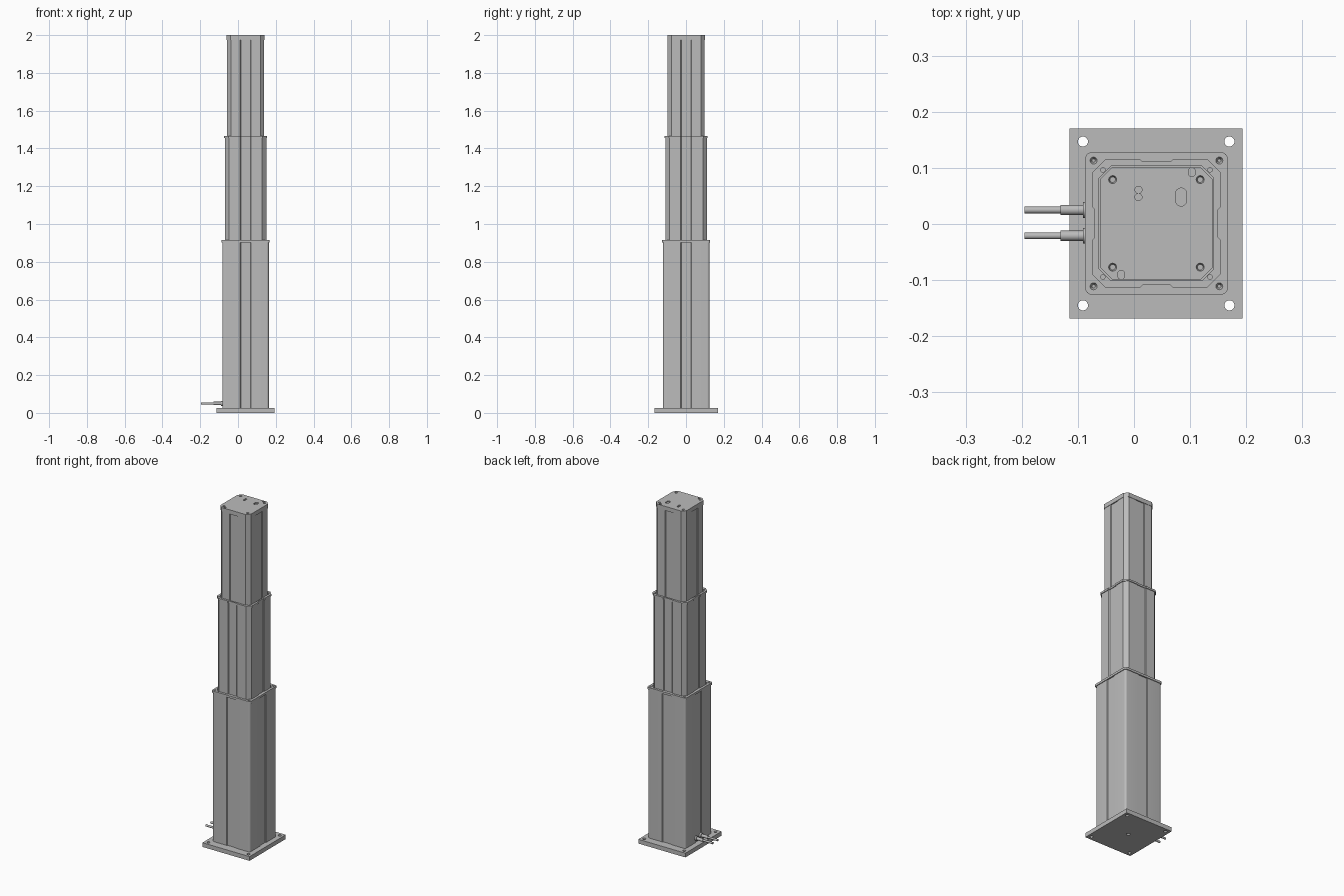
import bpy, bmesh, math
from mathutils import Matrix, Vector

if "Cube" in bpy.data.objects:
    bpy.data.objects.remove(bpy.data.objects["Cube"])

CX, CY = 0.04, 0.001          # column axis

grey = bpy.data.materials.new("aluminium grey")
grey.use_nodes = True
grey.diffuse_color = (0.5, 0.5, 0.5, 1)
grey.node_tree.nodes["Principled BSDF"].inputs["Base Color"].default_value = (0.5, 0.5, 0.5, 1)


def make(name, bm, smooth=False):
    bmesh.ops.recalc_face_normals(bm, faces=bm.faces)
    mesh = bpy.data.meshes.new(name)
    bm.to_mesh(mesh)
    bm.free()
    mesh.materials.append(grey)
    obj = bpy.data.objects.new(name, mesh)
    bpy.context.collection.objects.link(obj)
    if smooth:
        bpy.ops.object.select_all(action='DESELECT')
        obj.select_set(True)
        bpy.context.view_layer.objects.active = obj
        bpy.ops.object.shade_smooth_by_angle(angle=math.radians(35))
    return obj


def section(half, corner, steps=1, recess=0.0):
    """Square outline with cut or rounded corners and a shallow channel per side."""
    side = []
    if recess:
        w = 0.025
        side += [(half, -w - recess), (half - recess, -w),
                 (half - recess, w), (half, w + recess)]
    for i in range(steps + 1):
        a = math.pi / 2 * i / steps
        side.append((half - corner + corner * math.cos(a), half - corner + corner * math.sin(a)))
    points = []
    for k in range(4):
        turn = Matrix.Rotation(k * math.pi / 2, 2)
        points += [turn @ Vector(p) for p in side]
    return points


def prism(bm, points, z0, z1):
    base = bm.faces.new([bm.verts.new((CX + p[0], CY + p[1], z0)) for p in points])
    top = bmesh.ops.extrude_face_region(bm, geom=[base])
    verts = [v for v in top["geom"] if isinstance(v, bmesh.types.BMVert)]
    bmesh.ops.translate(bm, verts=verts, vec=(0, 0, z1 - z0))


def drill(bm, x, y, r, z0, z1, stretch=0.0, tip=None):
    """Round or slotted cutter; tip is the lower radius of a tapered hole."""
    new = bmesh.ops.create_cone(bm, cap_ends=True, segments=24, radius1=r if tip is None else tip,
                                radius2=r, depth=z1 - z0,
                                matrix=Matrix.Translation((x, y, (z0 + z1) / 2)))
    for v in new["verts"]:
        v.co.y += stretch if v.co.y > y else -stretch


def corners(d):
    return [(CX + sx * d, CY + sy * d) for sx in (-1, 1) for sy in (-1, 1)]


def cut(obj, bm):
    cutter = make("cutter", bm)
    cutter.hide_render = True
    mod = obj.modifiers.new("holes", 'BOOLEAN')
    mod.operation = 'DIFFERENCE'
    mod.solver = 'EXACT'
    mod.object = cutter
    bpy.context.view_layer.objects.active = obj
    bpy.ops.object.modifier_apply(modifier=mod.name)
    bpy.data.objects.remove(cutter)


# Base plate with mounting holes
bm = bmesh.new()
bmesh.ops.create_cube(bm, size=1, matrix=Matrix.Translation((0.039, 0.001, 0.0125))
                      @ Matrix.Diagonal((0.308, 0.338, 0.025, 1)))
plate = make("base_plate", bm)
bm = bmesh.new()
for x in (-0.091, 0.17):
    for y in (-0.145, 0.147):
        drill(bm, x, y, 0.009, -0.01, 0.04)
drill(bm, CX, CY, 0.01, -0.01, 0.015)
cut(plate, bm)

# Telescoping tubes: half width, corner size, corner steps, bottom, top
tubes = [("outer_tube", 0.123, 0.012, 6, 0.025, 0.905),
         ("middle_tube", 0.110, 0.022, 1, 0.88, 1.457),
         ("inner_tube", 0.098, 0.02, 1, 1.43, 1.992)]
for name, half, corner, steps, z0, z1 in tubes:
    bm = bmesh.new()
    prism(bm, section(half, corner, steps, 0.004), z0, z1)
    make(name, bm, steps > 1)

# Collars with a clearance gap around the tube inside
bm = bmesh.new()
prism(bm, section(0.127, 0.012, 6), 0.903, 0.916)
outer_collar = make("outer_collar", bm)
bm = bmesh.new()
prism(bm, section(0.114, 0.023, 1, 0.004), 0.908, 0.93)
for x, y in corners(0.112):
    drill(bm, x, y, 0.008, 0.9075, 0.9205, 0, 0.003)
cut(outer_collar, bm)

bm = bmesh.new()
prism(bm, section(0.114, 0.023, 1, 0.004), 1.455, 1.466)
middle_collar = make("middle_collar", bm)
bm = bmesh.new()
prism(bm, section(0.102, 0.021, 1), 1.459, 1.48)
for x, y in corners(0.0955):
    drill(bm, x, y, 0.004, 1.461, 1.48)
cut(middle_collar, bm)

# Top cap with screw holes, cable openings and slots
bm = bmesh.new()
prism(bm, section(0.1, 0.021, 1), 1.975, 2.0)
cap = make("top_cap", bm)
bm = bmesh.new()
for x, y in corners(0.078):
    drill(bm, x, y, 0.008, 1.985, 2.003, 0, 0.003)
for y in (0.048, 0.061):
    drill(bm, 0.008, y, 0.0063, 1.994, 2.01)
drill(bm, 0.084, 0.048, 0.01, 1.994, 2.01, 0.006)
for x, y in ((0.103, 0.0925), (-0.023, -0.0905)):
    drill(bm, x, y, 0.006, 1.994, 2.01, 0.002)
cut(cap, bm)

# Cables leaving the foot of the column: flange, sleeve, cord
for label, y in (("rear", 0.025), ("front", -0.021)):
    for part, r, x0, x1 in (("flange", 0.014, -0.091, -0.08),
                            ("sleeve", 0.009, -0.131, -0.085),
                            ("cord", 0.006, -0.195, -0.125)):
        bm = bmesh.new()
        bmesh.ops.create_cone(bm, cap_ends=True, segments=24, radius1=r, radius2=r, depth=x1 - x0,
                              matrix=Matrix.Translation(((x0 + x1) / 2, y, 0.05))
                              @ Matrix.Rotation(math.pi / 2, 4, 'Y'))
        make(f"{label}_cable_{part}", bm, True)
